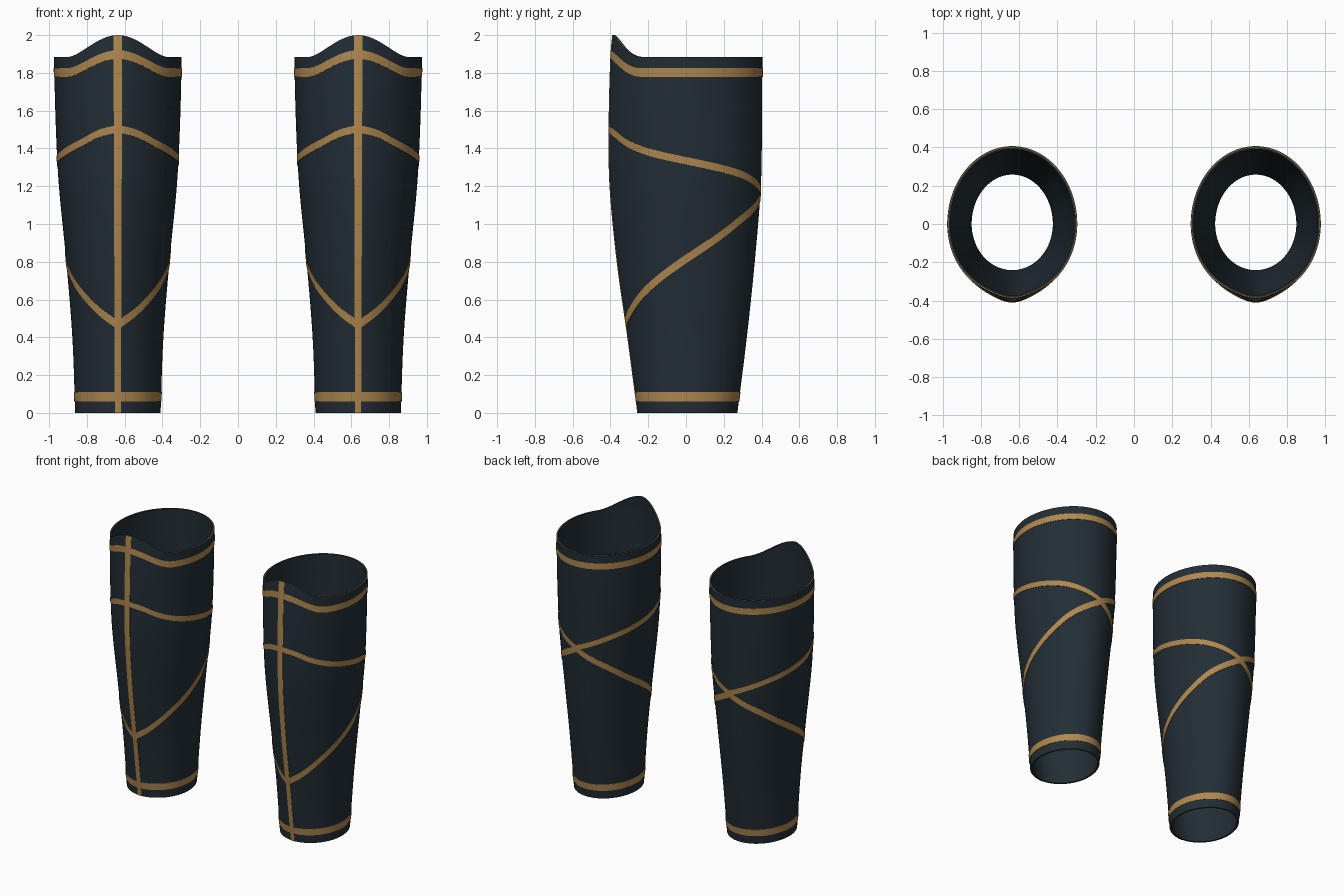
import bpy, math

if "Cube" in bpy.data.objects:
    bpy.data.objects.remove(bpy.data.objects["Cube"])

# Height, half width, front depth, back depth of the shin shape
PROFILE = [(0, .226, .255, .272), (.4, .241, .308, .322), (.8, .273, .364, .364),
           (1.2, .312, .402, .396), (1.5, .328, .407, .402),
           (1.88, .338, .398, .404), (2.0, .338, .388, .404)]
SEG = 128


def material(name, rgb):
    m = bpy.data.materials.new(name)
    m.diffuse_color = (*rgb, 1)
    m.use_nodes = True
    m.node_tree.nodes["Principled BSDF"].inputs["Base Color"].default_value = m.diffuse_color
    return m


NAVY = material("dark navy", (.016, .027, .036))
GOLD = material("antique gold", (.43, .245, .078))


def curve(keys, x):
    """Smooth interpolation through (x, values...) rows."""
    x = min(max(x, keys[0][0]), keys[-1][0])
    i = next(k for k in range(len(keys) - 1) if x <= keys[k + 1][0])

    def slope(k, c):
        a, b = keys[max(k - 1, 0)], keys[min(k + 1, len(keys) - 1)]
        return (b[c] - a[c]) / (b[0] - a[0])
    p, q = keys[i], keys[i + 1]
    h = q[0] - p[0]
    s = (x - p[0]) / h
    return [p[c] * (2*s**3 - 3*s*s + 1) + q[c] * (3*s*s - 2*s**3)
            + h * (slope(i, c) * (s**3 - 2*s*s + s) + slope(i + 1, c) * (s**3 - s*s))
            for c in range(1, len(p))]


def fold(t):
    """Angle away from the front, 0 to pi."""
    t = t % math.tau
    return min(t, math.tau - t)


def bell(t):
    a = fold(t)
    return .5 + .5 * math.cos(math.pi * a / .92) if a < .92 else 0


def top(t):
    return 1.884 + .116 * bell(t)


def surf(t, z, off=0):
    """Point on the shin surface, pushed out by off."""
    rx, rf, rb = curve(PROFILE, z)
    a = fold(t)
    ridge = .02 * min(1, z / .8)
    ry = rf - ridge if a < math.pi / 2 else rb
    nx, ny = math.sin(t) / rx, -math.cos(t) / ry
    n = math.hypot(nx, ny)
    y = -ry * math.cos(t) - ridge * math.exp(-(a / .3) ** 2)
    return (rx * math.sin(t) + off * nx / n, y + off * ny / n, z)


def grid_object(name, rows, mats, x, loop_rows, loop_cols, rule=None):
    """Skin a grid of points; optionally closed in either direction."""
    nr, nc = len(rows), len(rows[0])
    faces, idx = [], []
    for i in range(nr if loop_rows else nr - 1):
        for j in range(nc if loop_cols else nc - 1):
            i2, j2 = (i + 1) % nr, (j + 1) % nc
            faces.append((i*nc + j, i*nc + j2, i2*nc + j2, i2*nc + j))
            idx.append(rule(i) if rule else 0)
    me = bpy.data.meshes.new(name)
    me.from_pydata([p for r in rows for p in r], [], faces)
    for m in mats:
        me.materials.append(m)
    me.polygons.foreach_set("material_index", idx)
    ob = bpy.data.objects.new(name, me)
    ob.location.x = x
    bpy.context.collection.objects.link(ob)
    bpy.ops.object.select_all(action='DESELECT')
    ob.select_set(True)
    bpy.context.view_layer.objects.active = ob
    bpy.ops.object.mode_set(mode='EDIT')
    bpy.ops.mesh.select_all(action='SELECT')
    bpy.ops.mesh.normals_make_consistent(inside=False)
    bpy.ops.object.mode_set(mode='OBJECT')
    bpy.ops.object.shade_smooth_by_angle(angle=math.radians(40))
    return ob


ANGLES = [math.tau * k / SEG for k in range(SEG)]
# Cross-section of a thin inlaid strip: (position across, height off surface)
STRIP = [(-1, -.003), (-1, .003), (-.5, .003), (0, .003), (.5, .003), (1, .003), (1, -.003)]


def shell(x):
    nz = 56
    rows = [[surf(t, top(t) * k / nz) for t in ANGLES] for k in range(nz + 1)]
    rows += [[surf(t, top(t), -.004) for t in ANGLES]]          # gold lip
    rows += [[surf(t, top(t) * k / nz, -.014) for t in ANGLES] for k in range(nz, -1, -1)]
    rows += [[surf(t, 0, -.004) for t in ANGLES]]
    last = len(rows) - 1
    grid_object("shin_guard_shell", rows, [NAVY, GOLD], x, True, True,
                lambda i: 1 if i in (nz, last) else 0)


def band(name, x, height, half):
    rows = [[surf(t, height(t) + half * s, o) for t in ANGLES] for s, o in STRIP]
    grid_object(name, rows, [GOLD], x, False, True)


def front_stripe(x):
    rows = []
    for s, o in STRIP:
        row = []
        for k in range(81):
            u = k / 80
            t = s * (.016 + .007 * u) / curve(PROFILE, 2 * u)[0]
            row.append(surf(t, top(t) * u, o))
        rows.append(row)
    grid_object("front_stripe", rows, [GOLD], x, False, False)


# Strap heights by angle from the front
UPPER = [(0, 1.505), (.3, 1.48), (.63, 1.43), (1.05, 1.38), (1.57, 1.335),
         (2.1, 1.29), (2.45, 1.255), (math.pi, 1.165)]
LOWER = [(0, .465), (.41, .54), (.9, .655), (1.57, .815), (2.1, .945),
         (2.45, 1.03), (math.pi, 1.155)]

# Left and right guards
for x in (-.636, .636):
    shell(x)
    front_stripe(x)
    band("top_band", x, lambda t: 1.802 + .095 * bell(t), .023)
    band("bottom_band", x, lambda t: .086, .025)
    band("upper_strap", x, lambda t: curve(UPPER, fold(t))[0], .02)
    band("lower_strap", x, lambda t: curve(LOWER, fold(t))[0], .024)
